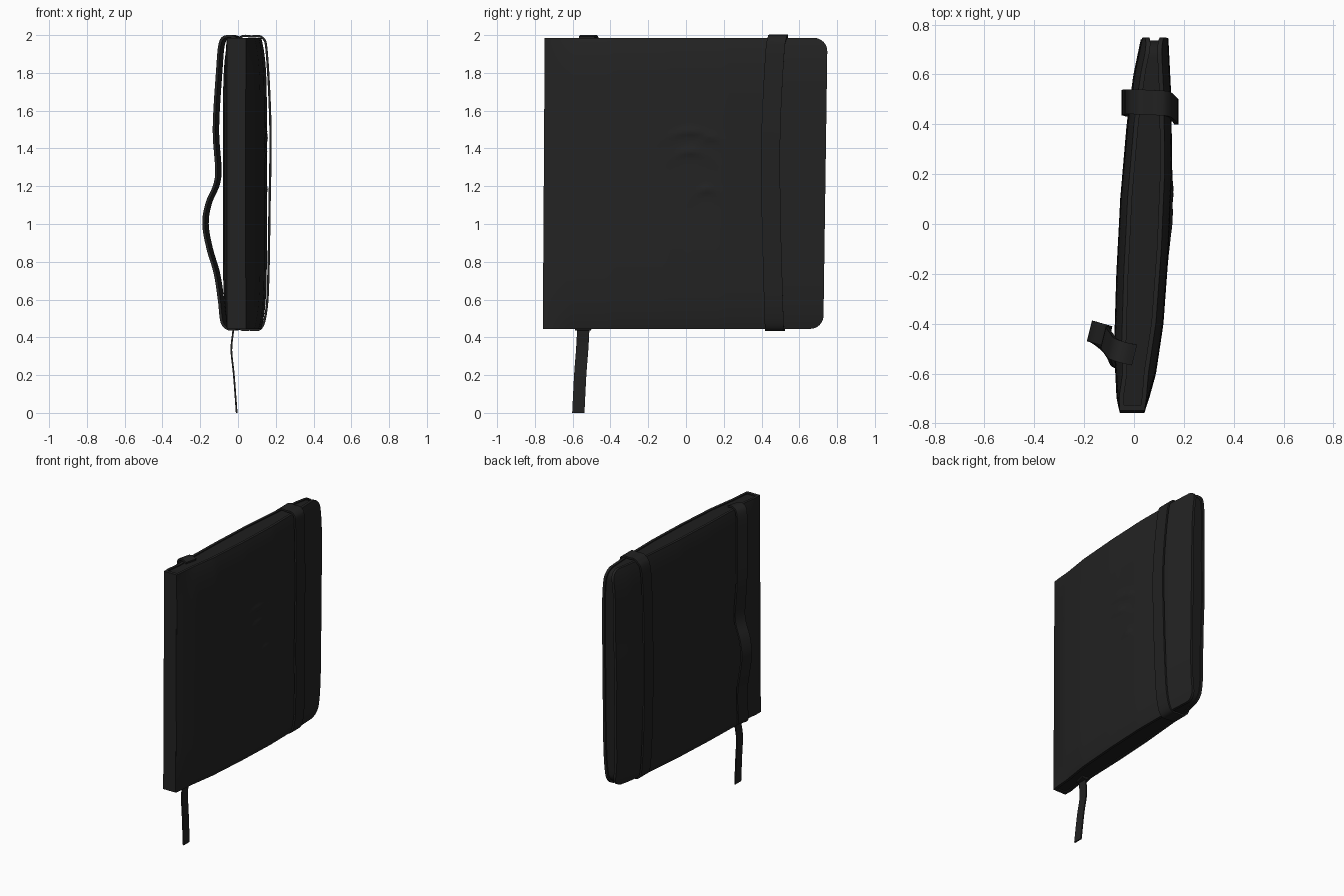
import bpy, bmesh, math
from mathutils import Vector

if "Cube" in bpy.data.objects:
    bpy.data.objects.remove(bpy.data.objects["Cube"])

MID_Z, HALF, CORNER = 1.215, 0.77, 0.07
Y0, Y1 = -0.75, 0.738


def material(name, v):
    m = bpy.data.materials.new(name)
    m.diffuse_color = (v, v, v, 1)
    m.use_nodes = True
    m.node_tree.nodes["Principled BSDF"].inputs["Base Color"].default_value = m.diffuse_color
    return m


LEATHER = material("black leather", 0.0165)
ELASTIC = material("black elastic", 0.0155)
PAPER = material("dark page edges", 0.013)


def interp(table, y):
    for (a, xa), (b, xb) in zip(table, table[1:]):
        if y <= b:
            return xa + (xb - xa) * max(0, (y - a) / (b - a))
    return table[-1][1]


# Cover bulge in plan: (y, x)
BACK = [(-0.75, -0.058), (-0.7, -0.07), (-0.5, -0.08), (-0.2, -0.071), (0.1, -0.055),
        (0.4, -0.028), (0.6, 0.0), (0.74, 0.03)]
FRONT = [(-0.75, 0.043), (-0.7, 0.06), (-0.6, 0.088), (-0.4, 0.118), (-0.1, 0.14),
         (0.2, 0.153), (0.5, 0.15), (0.74, 0.138)]
# Creases pressed into the front cover: (y, z, length, height)
CREASES = [(0.02, 1.49, 0.10, 0.010), (0.02, 1.385, 0.07, 0.010),
           (0.13, 1.46, 0.05, 0.006), (0.11, 1.185, 0.05, 0.009)]


def pinch(y, z):
    t = min(1, abs(z - MID_Z) / HALF)
    return 0.03 * t ** 7 * min(1, (y - Y0) / 0.15)


def back_x(y, z):
    return interp(BACK, y) + pinch(y, z) + 0.004 * math.sin(z * 9) * max(0, y)


def front_x(y, z):
    x = interp(FRONT, y) - pinch(y, z)
    for cy, cz, length, height in CREASES:
        dy = (y - cy) / length
        x += height * math.exp(-dy * dy - ((z - cz + 0.02 * dy * dy) / 0.02) ** 2)
    return x


def finish(bm, name, mat, angle=35):
    bmesh.ops.recalc_face_normals(bm, faces=bm.faces)
    me = bpy.data.meshes.new(name)
    bm.to_mesh(me)
    bm.free()
    ob = bpy.data.objects.new(name, me)
    bpy.context.collection.objects.link(ob)
    me.materials.append(mat)
    bpy.ops.object.select_all(action='DESELECT')
    ob.select_set(True)
    bpy.context.view_layer.objects.active = ob
    bpy.ops.object.shade_smooth_by_angle(angle=math.radians(angle))
    return ob


def slab(name, mat, left, right, y0, y1, half, ny, nz=90):
    """Closed sheet between two surfaces, with rounded corners at the y1 end."""
    ys = [y0 + (y1 - CORNER - y0) * i / ny for i in range(ny)] if ny > 2 else [y0, y1]
    if ny > 2:
        ys += [y1 - CORNER + CORNER * math.sin(math.pi / 2 * i / 8) for i in range(9)]
    bm = bmesh.new()
    sides = []
    for surface in (left, right):
        rows = []
        for y in ys:
            d = max(0, y - (y1 - CORNER)) if ny > 2 else 0
            h = half - CORNER + math.sqrt(max(0, CORNER ** 2 - d * d))
            row = []
            for j in range(nz + 1):
                t = 2 * j / nz - 1
                z = MID_Z + h * t
                row.append(bm.verts.new((surface(y, z), y + 0.01 * t * (1 if y > 0 else 0.5), z)))
            rows.append(row)
        for a, b in zip(rows, rows[1:]):
            for j in range(nz):
                bm.faces.new((a[j], a[j + 1], b[j + 1], b[j]))
        rim = [r[0] for r in rows] + rows[-1][1:] + [r[-1] for r in rows[-2::-1]] + rows[0][-2:0:-1]
        sides.append(rim)
    a, b = sides
    for i in range(len(a)):
        k = (i + 1) % len(a)
        bm.faces.new((a[i], a[k], b[k], b[i]))
    return finish(bm, name, mat)


# Covers, spine and page block
T = 0.018
slab("back_cover", LEATHER, back_x, lambda y, z: back_x(y, z) + T, Y0, Y1, HALF, 50)
slab("front_cover", LEATHER, lambda y, z: front_x(y, z) - T, front_x, Y0, Y1, HALF, 70)
slab("spine", LEATHER, lambda y, z: back_x(y, z) + 0.002, lambda y, z: front_x(y, z) - 0.002,
     Y0 - 0.003, Y0 + 0.02, HALF, 2)
slab("page_block", PAPER, lambda y, z: back_x(y, z) + T - 0.002,
     lambda y, z: front_x(y, z) - T + 0.002, Y0 + 0.015, Y1 - 0.012, HALF - 0.008, 30, 30)


def smooth_path(pts, closed, steps=6):
    pts = [Vector(p) for p in pts]
    n = len(pts)
    pick = (lambda i: pts[i % n]) if closed else (lambda i: pts[max(0, min(n - 1, i))])
    out = []
    for i in range(n if closed else n - 1):
        a, b, c, d = (pick(i + k) for k in (-1, 0, 1, 2))
        for s in range(steps):
            t = s / steps
            out.append(0.5 * (2 * b + (c - a) * t + (2 * a - 5 * b + 4 * c - d) * t * t
                              + (3 * b - a - 3 * c + d) * t ** 3))
    return out if closed else out + [pts[-1]]


def strap(name, mat, pts, width, thick, closed=False, tilt=0.0):
    """Flat strip swept along a path, its width lying mostly along y."""
    path = smooth_path(pts, closed)
    n = len(path)
    across = Vector((tilt, 1, 0)).normalized()
    bm = bmesh.new()
    rings = []
    for i, p in enumerate(path):
        a = path[(i - 1) % n] if closed else path[max(0, i - 1)]
        b = path[(i + 1) % n] if closed else path[min(n - 1, i + 1)]
        normal = (b - a).cross(across).normalized() * thick / 2
        w = across * width / 2
        rings.append([bm.verts.new(p + v) for v in (w + normal, w - normal, -w - normal, normal - w)])
    for i in range(n if closed else n - 1):
        r, s = rings[i], rings[(i + 1) % n]
        for k in range(4):
            bm.faces.new((r[k], r[(k + 1) % 4], s[(k + 1) % 4], s[k]))
    if not closed:
        bm.faces.new(rings[0])
        bm.faces.new(rings[-1])
    return finish(bm, name, mat, 50)


# Elastic closure looped around the book
strap("elastic_band", ELASTIC, [
    (0.01, .49, 1.985), (0.07, .487, 1.993), (0.13, .483, 1.985), (0.153, .47, 1.9),
    (0.172, .45, 1.5), (0.167, .45, 1.1), (0.160, .46, .7), (0.148, .465, .53),
    (0.12, .468, .447), (0.06, .47, .441), (0.01, .475, .447), (-0.02, .48, .53),
    (-0.04, .485, .9), (-0.043, .487, 1.4), (-0.03, .49, 1.88)], 0.1, 0.012, closed=True)

# Loose ribbon down the back, bowed out at mid height
strap("ribbon_marker", ELASTIC, [
    (0.0, -.525, 1.985), (-0.045, -.515, 1.994), (-0.084, -.50, 1.96), (-0.1, -.48, 1.8),
    (-0.117, -.455, 1.5), (-0.105, -.45, 1.25), (-0.155, -.435, 1.11), (-0.172, -.43, 1.0),
    (-0.15, -.44, .87), (-0.112, -.47, .74), (-0.09, -.50, .6), (-0.075, -.53, .48),
    (-0.04, -.545, .444), (0.0, -.545, .446)], 0.085, 0.014, tilt=0.25)

# Hanging ribbon end
strap("ribbon_tail", ELASTIC, [
    (-0.02, -.543, .48), (-0.027, -.545, .42), (-0.035, -.55, .33), (-0.022, -.56, .2),
    (-0.007, -.57, 0.0)], 0.065, 0.009)
